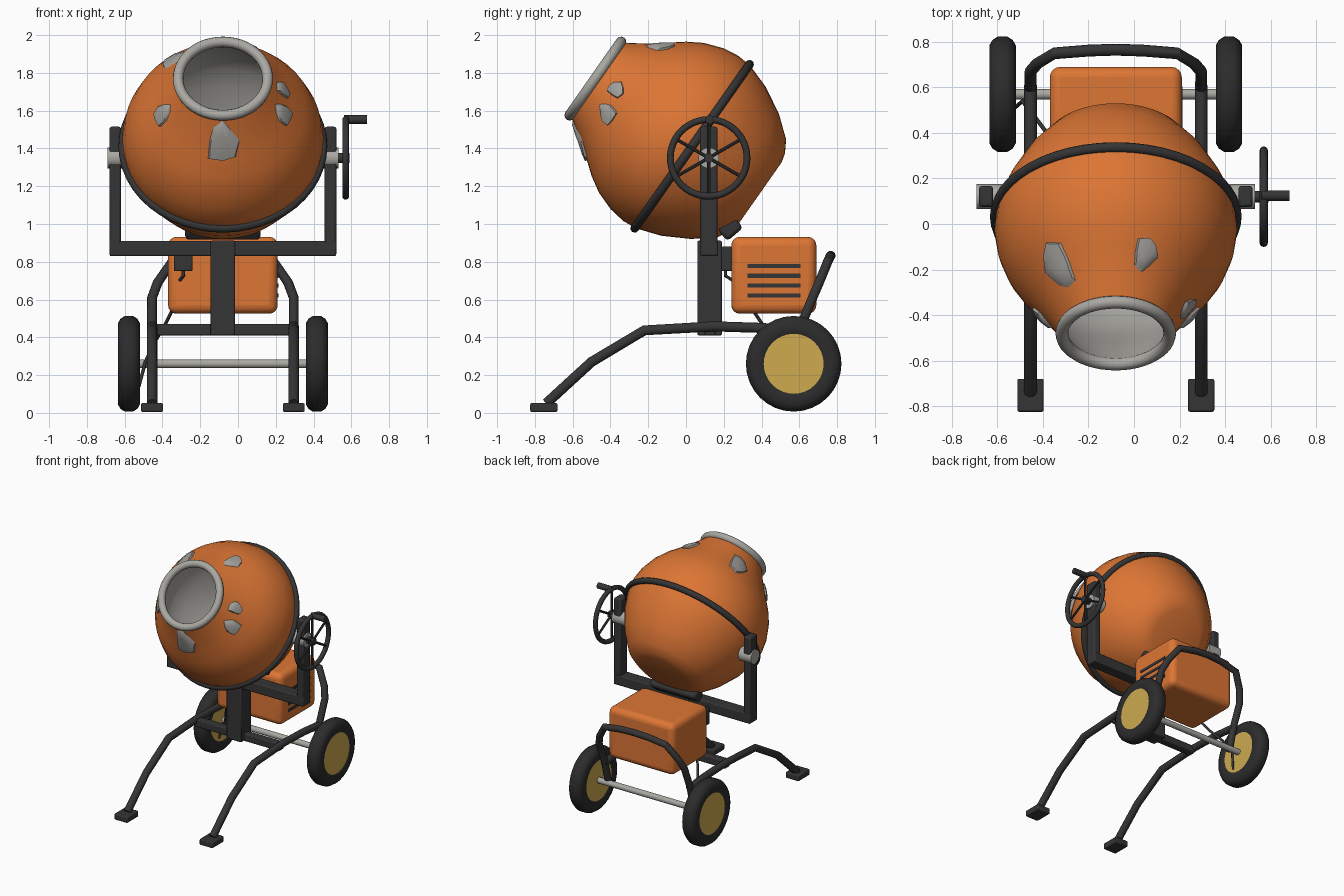
import bpy, bmesh
from math import sin, cos, pi, radians
from mathutils import Vector, Matrix

if "Cube" in bpy.data.objects:
    bpy.data.objects.remove(bpy.data.objects["Cube"])


def material(name, rgb):
    m = bpy.data.materials.new(name)
    m.use_nodes = True
    m.diffuse_color = (*rgb, 1)
    m.node_tree.nodes["Principled BSDF"].inputs["Base Color"].default_value = (*rgb, 1)
    return m


ORANGE = material("orange_paint", (0.72, 0.18, 0.035))
BLACK = material("black_steel", (0.035, 0.035, 0.037))
RUBBER = material("rubber", (0.025, 0.025, 0.026))
GREY = material("bare_steel", (0.40, 0.39, 0.36))
CEMENT = material("dried_cement", (0.36, 0.35, 0.33))
YELLOW = material("yellow_hub", (0.62, 0.40, 0.08))

CX = -0.08                                   # middle plane of the machine
PIVOT = Vector((CX, 0.12, 1.35))
TILT = Matrix.Translation(PIVOT) @ Matrix.Rotation(radians(55), 4, 'X')


def finish(ob, name, mat, bevel=0.0, segments=2):
    ob.name = name
    ob.data.materials.clear()
    ob.data.materials.append(mat)
    if bevel:
        mod = ob.modifiers.new("Bevel", 'BEVEL')
        mod.width, mod.segments = bevel, segments
    bpy.ops.object.select_all(action='DESELECT')
    ob.select_set(True)
    bpy.context.view_layer.objects.active = ob
    bpy.ops.object.shade_smooth_by_angle(angle=radians(40))
    return ob


def from_bmesh(bm, name, mat, matrix=Matrix()):
    me = bpy.data.meshes.new(name)
    bm.to_mesh(me)
    bm.free()
    ob = bpy.data.objects.new(name, me)
    ob.matrix_world = matrix
    bpy.context.collection.objects.link(ob)
    return finish(ob, name, mat)


def lathe(name, profile, mat, matrix, steps=48, flip=False):
    """Spin (height, radius) points around local z."""
    bm = bmesh.new()
    verts = [bm.verts.new((r, 0, t)) for t, r in profile]
    edges = [bm.edges.new(pair) for pair in zip(verts, verts[1:])]
    bmesh.ops.spin(bm, geom=verts + edges, axis=(0, 0, 1), cent=(0, 0, 0),
                   angle=2 * pi, steps=steps, use_duplicate=False)
    bmesh.ops.remove_doubles(bm, verts=bm.verts, dist=0.0005)
    bmesh.ops.recalc_face_normals(bm, faces=bm.faces)
    if flip:
        bmesh.ops.reverse_faces(bm, faces=bm.faces)
    return from_bmesh(bm, name, mat, matrix)


def box(name, low, high, mat, bevel=0.008, segments=2):
    low, high = Vector(low), Vector(high)
    bpy.ops.mesh.primitive_cube_add(size=1, location=(low + high) / 2)
    ob = bpy.context.object
    ob.data.transform(Matrix.Diagonal((*(high - low), 1)))
    return finish(ob, name, mat, bevel, segments)


def rod(name, a, b, radius, mat, sides=16):
    a, b = Vector(a), Vector(b)
    bpy.ops.mesh.primitive_cylinder_add(
        vertices=sides, radius=radius, depth=(b - a).length, location=(a + b) / 2,
        rotation=(b - a).to_track_quat('Z', 'Y').to_euler())
    return finish(bpy.context.object, name, mat)


def ring(name, major, minor, mat, matrix):
    bpy.ops.mesh.primitive_torus_add(major_radius=major, minor_radius=minor,
                                     major_segments=48, minor_segments=12)
    ob = bpy.context.object
    ob.matrix_world = matrix
    return finish(ob, name, mat)


def tube(name, points, radius, mat):
    cu = bpy.data.curves.new(name, 'CURVE')
    cu.dimensions = '3D'
    cu.bevel_depth, cu.bevel_resolution, cu.use_fill_caps = radius, 3, True
    sp = cu.splines.new('POLY')
    sp.points.add(len(points) - 1)
    for p, co in zip(sp.points, points):
        p.co = (*co, 1)
    ob = bpy.data.objects.new(name, cu)
    bpy.context.collection.objects.link(ob)
    bpy.ops.object.select_all(action='DESELECT')
    ob.select_set(True)
    bpy.context.view_layer.objects.active = ob
    bpy.ops.object.convert(target='MESH')
    return finish(bpy.context.object, name, mat)


# Drum: outer shell, grey lining, mouth rim and waist band
SHELL = [(-0.33, 0.2), (-0.318, 0.25), (-0.28, 0.315), (-0.17, 0.405), (-0.03, 0.482),
         (0.1, 0.526), (0.18, 0.533), (0.27, 0.52), (0.37, 0.484), (0.45, 0.436),
         (0.53, 0.373), (0.62, 0.305), (0.725, 0.236)]
lathe("drum", [(-0.33, 0)] + SHELL, ORANGE, TILT)
lathe("drum_lining", [(-0.3, 0)] + [(t + 0.03 * (t < 0), r - 0.025) for t, r in SHELL],
      GREY, TILT, flip=True)
ring("mouth_rim", 0.237, 0.028, GREY, TILT @ Matrix.Translation((0, 0, 0.732)))
ring("drum_band", 0.53, 0.023, BLACK, TILT @ Matrix.Translation((0, 0, 0.107)))


# Dried cement splashes that follow the shell
def shell_radius(t):
    for (t0, r0), (t1, r1) in zip(SHELL, SHELL[1:]):
        if t <= t1:
            return r0 + (r1 - r0) * (t - t0) / (t1 - t0)
    return SHELL[-1][1]


def splash(name, t, angle, half_w, half_h):
    bm = bmesh.new()
    base, n = shell_radius(t), 8

    def point(u, v, lift):
        h = t + v * 0.85
        a = radians(angle) + u / base
        r = shell_radius(h) + lift
        return bm.verts.new((r * sin(a), r * cos(a), h))

    wobble = [1 + 0.16 * sin(2.3 * i + angle) for i in range(n)]
    loops = [[point(half_w * s * wobble[i] * cos(2 * pi * i / n),
                    half_h * s * wobble[i] * sin(2 * pi * i / n), lift)
              for i in range(n)] for s, lift in ((1, -0.006), (0.85, 0.014), (0.4, 0.02))]
    for lower, upper in zip(loops, loops[1:]):
        for i in range(n):
            j = (i + 1) % n
            bm.faces.new((lower[i], lower[j], upper[j], upper[i]))
    bm.faces.new(loops[-1])
    bmesh.ops.recalc_face_normals(bm, faces=bm.faces)
    from_bmesh(bm, name, CEMENT, TILT)


for k, spec in enumerate([(0.6, 180, 0.085, 0.115), (0.575, 110, 0.055, 0.065),
                          (0.61, 87, 0.045, 0.055), (0.575, -110, 0.055, 0.065),
                          (0.55, -45, 0.075, 0.11), (0.545, 21, 0.057, 0.075)]):
    splash(f"cement_splash_{k + 1}", *spec)

# Yoke, central post and drum support
box("yoke_beam", (-0.68, 0.075, 0.83), (0.52, 0.17, 0.91), BLACK)
box("central_post", (CX - 0.065, 0.06, 0.41), (CX + 0.065, 0.19, 0.912), BLACK)
box("cross_bar", (-0.455, 0.095, 0.41), (0.295, 0.155, 0.47), BLACK)
support = box("drum_support", (-0.2, -0.055, -0.04), (0.2, 0.055, 0.04), BLACK, 0.02)
support.matrix_world = Matrix.Translation((CX, 0.235, 0.975)) @ Matrix.Rotation(radians(40), 4, 'X')

for side, tag in ((-1, "right"), (1, "left")):
    def at(x, y, z):
        return (CX + side * x, y, z)

    # Yoke arm and trunnion
    box(f"yoke_arm_{tag}", (CX + side * 0.57 - 0.031, 0.075, 0.83),
        (CX + side * 0.57 + 0.031, 0.167, 1.515), BLACK, 0.012)
    rod(f"trunnion_{tag}", at(0.5, 0.12, 1.35), at(0.612, 0.12, 1.35), 0.055, GREY, 20)

    # Front leg with foot plate
    tube(f"leg_{tag}", [at(0.375, y, z) for y, z in
                        ((-0.74, 0.05), (-0.5, 0.27), (-0.22, 0.437), (0.15, 0.458),
                         (0.4, 0.45), (0.61, 0.43))], 0.028, BLACK)
    box(f"foot_{tag}", (CX + side * 0.375 - 0.058, -0.825, 0.005),
        (CX + side * 0.375 + 0.058, -0.68, 0.052), BLACK)

    # Wheel: rounded tyre and a hub showing on both sides
    wheel = Matrix.Translation(at(0.4975, 0.57, 0.26)) @ Matrix.Rotation(pi / 2, 4, 'Y')
    half = [(0.05, 0.155), (0.058, 0.175), (0.058, 0.215), (0.045, 0.238), (0.022, 0.253)]
    tyre = half + [(-t, r) for t, r in reversed(half)]
    lathe(f"tyre_{tag}", tyre + tyre[:1], RUBBER, wheel, 32)
    rod(f"hub_{tag}", at(0.446, 0.57, 0.26), at(0.549, 0.57, 0.26), 0.16, YELLOW, 32)

rod("axle", (CX - 0.5, 0.57, 0.26), (CX + 0.5, 0.57, 0.26), 0.023, GREY)

# Rear push handle
arm = [(0.375, 0.55, 0.25), (0.375, 0.6, 0.44), (0.375, 0.67, 0.61), (0.345, 0.705, 0.69),
       (0.27, 0.75, 0.8), (0.12, 0.762, 0.826)]
tube("push_handle", [(CX - x, y, z) for x, y, z in arm] + [(CX, 0.766, 0.832)] +
     [(CX + x, y, z) for x, y, z in reversed(arm)], 0.026, BLACK)

# Motor housing with vents, switch and cable
box("motor_housing", (-0.37, 0.24, 0.525), (0.21, 0.69, 0.932), ORANGE, 0.045, 4)
for k in range(4):
    z = 0.622 + k * 0.052
    box(f"vent_{k + 1}", (0.206, 0.325, z - 0.011), (0.214, 0.605, z + 0.011), BLACK, 0)
box("switch_box", (-0.34, 0.185, 0.75), (-0.24, 0.25, 0.88), BLACK)
tube("power_cable", [(-0.29, 0.21, 0.76), (-0.29, 0.21, 0.725), (-0.31, 0.25, 0.7),
                     (-0.33, 0.33, 0.58), (-0.39, 0.41, 0.46), (-0.45, 0.49, 0.36),
                     (-0.49, 0.54, 0.27), (-0.525, 0.51, 0.14)], 0.009, BLACK)

# Tilting handwheel
WX = 0.57
centre = Vector((WX, 0.12, 1.35))
ring("handwheel_rim", 0.203, 0.018, BLACK,
     Matrix.Translation(centre) @ Matrix.Rotation(pi / 2, 4, 'Y'))
rod("handwheel_shaft", (0.5, 0.12, 1.35), (WX + 0.02, 0.12, 1.35), 0.026, BLACK)
for k in range(3):
    a = radians(30 + 60 * k)
    spoke = Vector((0, cos(a), sin(a))) * 0.2
    rod(f"handwheel_spoke_{k + 1}", centre - spoke, centre + spoke, 0.009, BLACK, 8)
rod("handwheel_grip", (WX - 0.01, 0.125, 1.553), (0.683, 0.125, 1.553), 0.023, BLACK)
